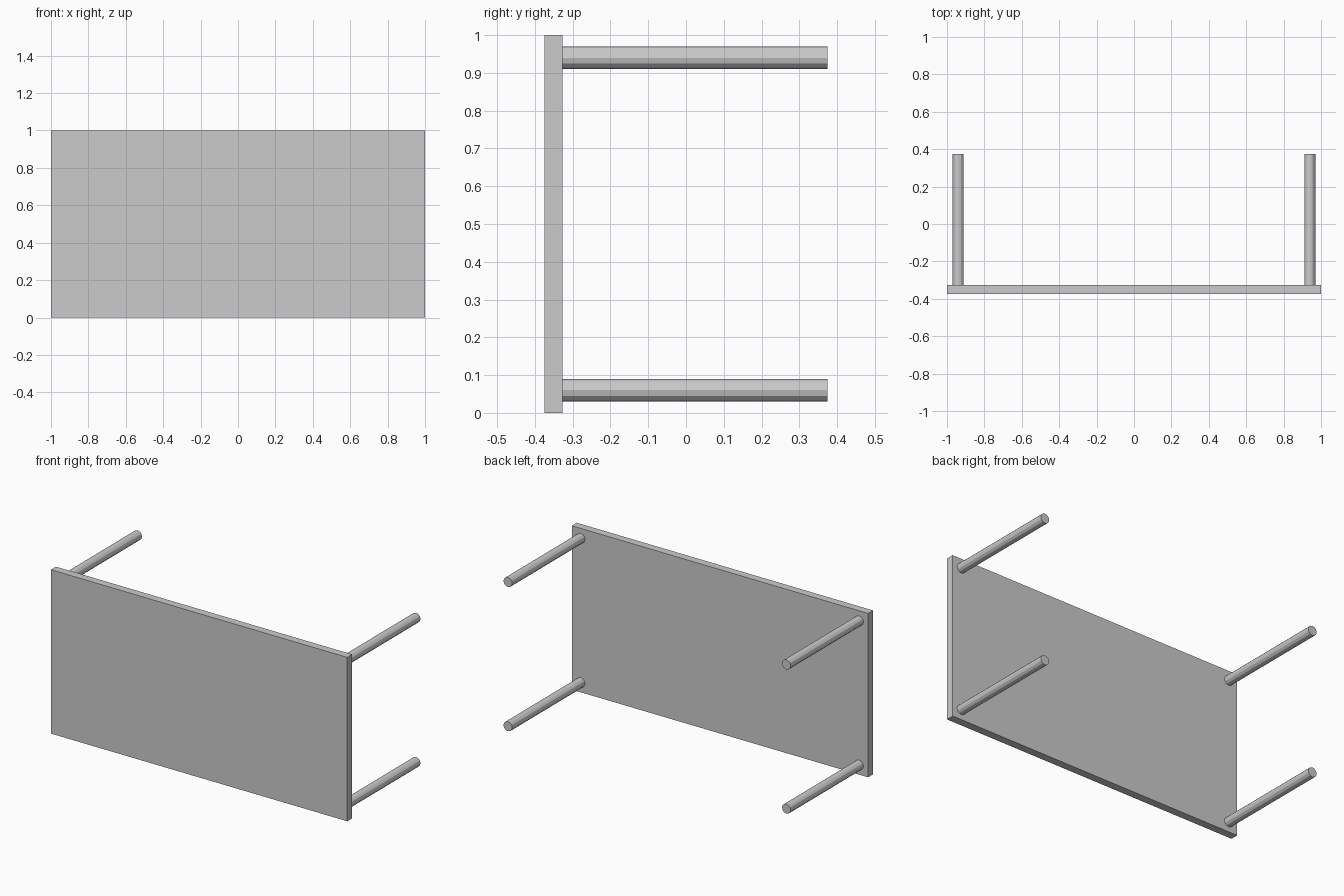
import bpy
from math import pi

if "Cube" in bpy.data.objects:
    bpy.data.objects.remove(bpy.data.objects["Cube"])

BACK = 0.375        # y of the leg tips (tabletop face is at -BACK)
THICK = 0.048       # tabletop thickness
INNER = -BACK + THICK
LEG_R = 0.0295

# Tabletop, tipped on its side
bpy.ops.mesh.primitive_cube_add(size=1, location=(0, -BACK + THICK / 2, 0.5))
top = bpy.context.object
top.name = "tabletop"
top.scale = (2, THICK, 1)
bpy.ops.object.transform_apply(location=False, rotation=False, scale=True)


# Round twelve-sided leg pointing backwards
def add_leg(name, x, z):
    bpy.ops.mesh.primitive_cylinder_add(
        vertices=12, radius=LEG_R, depth=BACK - INNER,
        location=(x, (BACK + INNER) / 2, z), rotation=(pi / 2, 0, 0))
    bpy.context.object.name = name


# One leg near each corner
for side, x in (("left", -0.94), ("right", 0.94)):
    for level, z in (("lower", 0.06), ("upper", 0.94)):
        add_leg(f"{level}_{side}_leg", x, z)
